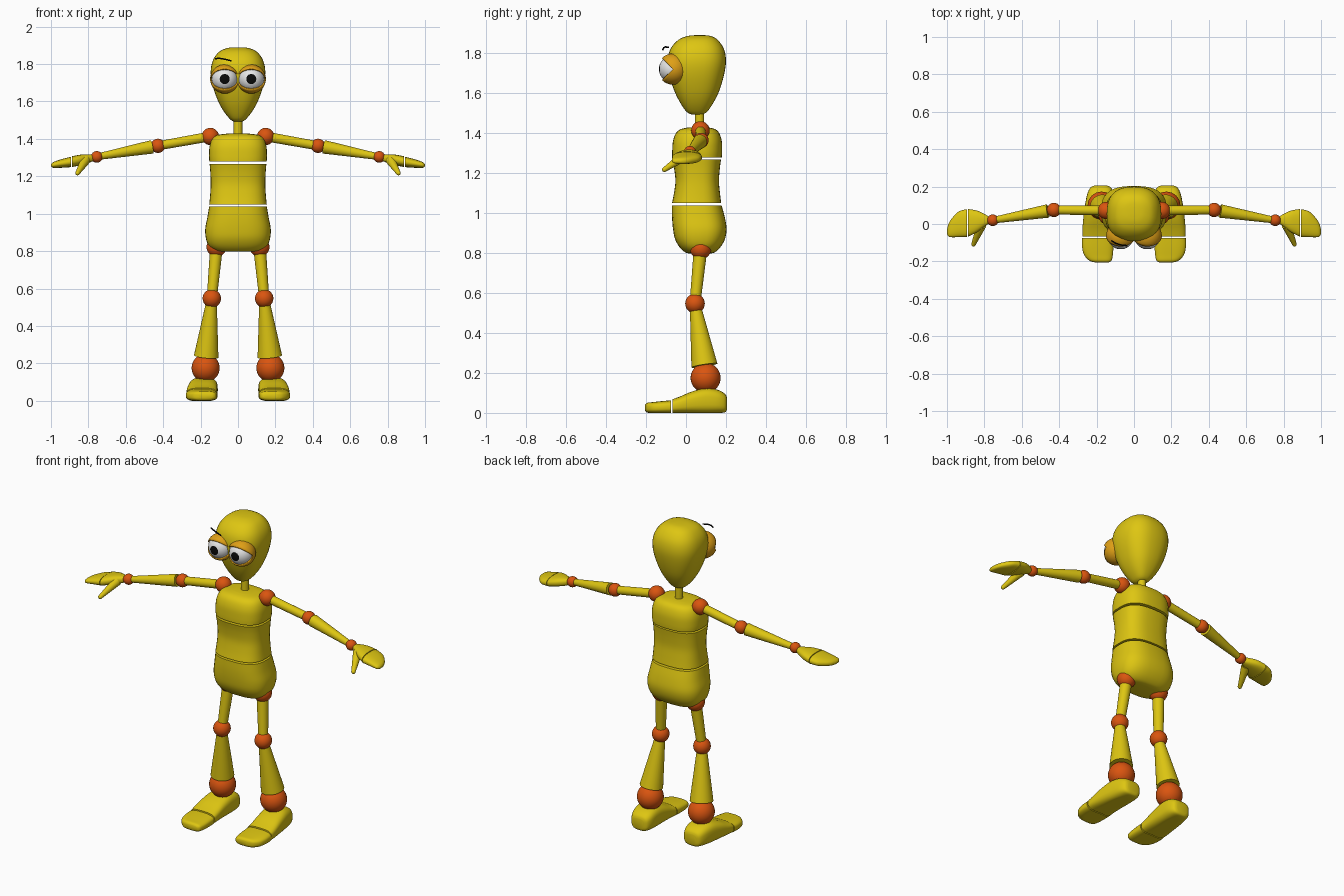
import bpy, bmesh, math
from mathutils import Vector, Matrix

if "Cube" in bpy.data.objects:
    bpy.data.objects.remove(bpy.data.objects["Cube"])


def material(name, rgb):
    m = bpy.data.materials.new(name)
    m.diffuse_color = (*rgb, 1)
    m.use_nodes = True
    m.node_tree.nodes["Principled BSDF"].inputs["Base Color"].default_value = m.diffuse_color
    return m


YELLOW = material("yellow", (0.73, 0.565, 0.006))
ORANGE = material("joint orange", (0.70, 0.09, 0.005))
LID = material("lid amber", (0.74, 0.35, 0.008))
WHITE = material("eye white", (0.85, 0.85, 0.85))
BLACK = material("black", (0.003, 0.003, 0.003))


def finish(name, bm, *mats):
    bmesh.ops.recalc_face_normals(bm, faces=bm.faces)
    me = bpy.data.meshes.new(name)
    bm.to_mesh(me)
    bm.free()
    for m in mats:
        me.materials.append(m)
    ob = bpy.data.objects.new(name, me)
    bpy.context.collection.objects.link(ob)
    bpy.ops.object.select_all(action='DESELECT')
    bpy.context.view_layer.objects.active = ob
    ob.select_set(True)
    bpy.ops.object.shade_smooth_by_angle(angle=math.radians(50))
    return ob


def ball(name, center, r, mat):
    bm = bmesh.new()
    bmesh.ops.create_uvsphere(bm, u_segments=32, v_segments=20, radius=r,
                              matrix=Matrix.Translation(center))
    return finish(name, bm, mat)


def rod(name, a, b, ra, rb, mat):
    a, b = Vector(a), Vector(b)
    d = b - a
    mx = Matrix.Translation((a + b) / 2) @ d.to_track_quat('Z', 'Y').to_matrix().to_4x4()
    bm = bmesh.new()
    bmesh.ops.create_cone(bm, cap_ends=True, segments=28, radius1=ra, radius2=rb,
                          depth=d.length, matrix=mx)
    return finish(name, bm, mat)


def smooth_path(rings, steps=4):
    """Catmull-Rom interpolation between the given rings."""
    out = []
    for i in range(len(rings) - 1):
        p0, p1, p2, p3 = (rings[max(0, min(len(rings) - 1, i + k))] for k in (-1, 0, 1, 2))
        for s in range(steps):
            t = s / steps
            out.append([0.5 * (2 * b + (c - a) * t + (2 * a - 5 * b + 4 * c - d) * t * t
                               + (3 * b - a - 3 * c + d) * t ** 3)
                        for a, b, c, d in zip(p0, p1, p2, p3)])
    return out + [list(rings[-1])]


def loft(name, axis, rings, mat, power=2.4, side=1, n=36):
    """Rings are (position on axis, centre u, centre v, radius u, radius v)."""
    bm = bmesh.new()
    loops = []
    for t, cu, cv, ru, rv in smooth_path(rings):
        loop = []
        for k in range(n):
            a = 2 * math.pi * k / n
            c, s = math.cos(a), math.sin(a)
            u = cu + ru * math.copysign(abs(c) ** (2 / power), c)
            v = cv + rv * math.copysign(abs(s) ** (2 / power), s)
            p = {'x': (t, u, v), 'y': (u, t, v), 'z': (u, v, t)}[axis]
            loop.append(bm.verts.new((p[0] * side, p[1], p[2])))
        loops.append(loop)
    for A, B in zip(loops, loops[1:]):
        for k in range(n):
            bm.faces.new((A[k], A[(k + 1) % n], B[(k + 1) % n], B[k]))
    bm.faces.new(loops[0])
    bm.faces.new(loops[-1])
    return finish(name, bm, mat)


# Head and neck
loft("head", 'z', [(1.492, 0, 0.055, 0.02, 0.022), (1.505, 0, 0.054, 0.042, 0.05),
                   (1.55, 0, 0.054, 0.078, 0.082), (1.61, 0, 0.054, 0.11, 0.112),
                   (1.69, 0, 0.053, 0.137, 0.137), (1.76, 0, 0.054, 0.146, 0.146),
                   (1.82, 0, 0.056, 0.134, 0.134), (1.865, 0, 0.06, 0.102, 0.1),
                   (1.885, 0, 0.066, 0.06, 0.06), (1.89, 0, 0.07, 0.02, 0.02)], YELLOW, 2.5)
rod("neck", (0, 0.068, 1.40), (0, 0.068, 1.53), 0.023, 0.023, YELLOW)

# Torso in three sections with thin gaps
loft("chest", 'z', [(1.278, 0, 0.055, 0.153, 0.124), (1.31, 0, 0.056, 0.155, 0.125),
                    (1.36, 0, 0.057, 0.152, 0.122), (1.40, 0, 0.058, 0.138, 0.108),
                    (1.42, 0, 0.06, 0.112, 0.085), (1.428, 0, 0.062, 0.06, 0.05)], YELLOW, 2.7)
loft("abdomen", 'z', [(1.049, 0, 0.053, 0.154, 0.123), (1.10, 0, 0.055, 0.149, 0.115),
                      (1.16, 0, 0.056, 0.146, 0.109), (1.22, 0, 0.055, 0.148, 0.114),
                      (1.267, 0, 0.053, 0.152, 0.122)], YELLOW, 2.7)
loft("pelvis", 'z', [(0.797, 0, 0.07, 0.08, 0.05), (0.804, 0, 0.07, 0.125, 0.075),
                     (0.83, 0, 0.07, 0.157, 0.103), (0.87, 0, 0.07, 0.172, 0.125),
                     (0.92, 0, 0.069, 0.175, 0.134), (0.98, 0, 0.062, 0.164, 0.132),
                     (1.038, 0, 0.054, 0.154, 0.124)], YELLOW, 2.7)

for s, tag in ((-1, "right"), (1, "left")):
    # Eyeball with pupil faces around its front pole
    centre = Vector((s * 0.071, -0.065, 1.72))
    bm = bmesh.new()
    bmesh.ops.create_uvsphere(bm, u_segments=32, v_segments=24, radius=0.07,
                              matrix=Matrix.Translation(centre) @ Matrix.Rotation(math.pi / 2, 4, 'X'))
    for f in bm.faces:
        d = (f.calc_center_median() - centre).normalized()
        f.material_index = 1 if -d.y > math.cos(math.radians(22.5)) else 0
    finish(tag + "_eyeball", bm, WHITE, BLACK)

    # Eyelid shell with a wedge opening at the front
    bm = bmesh.new()
    bmesh.ops.create_uvsphere(bm, u_segments=32, v_segments=24, radius=0.078,
                              matrix=Matrix.Translation(centre) @ Matrix.Rotation(math.pi / 2, 4, 'Y'))
    gone = []
    for f in bm.faces:
        d = f.calc_center_median() - centre
        if abs(math.atan2(d.z, -d.y)) < math.radians(45):
            gone.append(f)
    bmesh.ops.delete(bm, geom=gone, context='FACES')
    lid = finish(tag + "_eyelid", bm, LID)
    sol = lid.modifiers.new("thickness", 'SOLIDIFY')
    sol.thickness, sol.offset = 0.007, -1

    # Arm
    shoulder, elbow, wrist = (Vector((s * x, y, z)) for x, y, z in
                              ((0.148, 0.072, 1.413), (0.428, 0.075, 1.363), (0.755, 0.02, 1.304)))
    ball(tag + "_shoulder", shoulder, 0.046, ORANGE)
    ball(tag + "_elbow", elbow, 0.038, ORANGE)
    ball(tag + "_wrist", wrist, 0.031, ORANGE)
    rod(tag + "_upper_arm", shoulder, elbow, 0.026, 0.024, YELLOW)
    rod(tag + "_forearm", elbow.lerp(wrist, 0.1), wrist, 0.036, 0.017, YELLOW)

    # Hand: palm, finger mitten and thumb
    loft(tag + "_palm", 'x', [(0.775, 0.02, 1.298, 0.018, 0.017), (0.80, 0.02, 1.294, 0.034, 0.023),
                              (0.84, 0.014, 1.288, 0.058, 0.028), (0.888, 0.006, 1.278, 0.074, 0.029)],
         YELLOW, 2.4, s)
    loft(tag + "_fingers", 'x', [(0.892, 0.005, 1.277, 0.074, 0.028), (0.935, -0.001, 1.27, 0.069, 0.024),
                                 (0.97, -0.018, 1.264, 0.053, 0.019), (0.99, -0.032, 1.26, 0.036, 0.014),
                                 (0.999, -0.04, 1.258, 0.015, 0.006)], YELLOW, 2.4, s)
    tip = (s * 0.858, -0.108, 1.217)
    rod(tag + "_thumb", (s * 0.815, -0.005, 1.287), tip, 0.026, 0.012, YELLOW)
    ball(tag + "_thumb_tip", tip, 0.012, YELLOW)

    # Leg
    hip, knee, ankle = (Vector((s * x, y, z)) for x, y, z in
                        ((0.115, 0.073, 0.822), (0.14, 0.045, 0.547), (0.173, 0.098, 0.175)))
    ball(tag + "_hip", hip, 0.053, ORANGE)
    ball(tag + "_knee", knee, 0.049, ORANGE)
    ball(tag + "_ankle", ankle, 0.075, ORANGE)
    rod(tag + "_thigh", hip, knee, 0.034, 0.027, YELLOW)
    rod(tag + "_shin", knee.lerp(ankle, 0.06), (s * 0.17, 0.092, 0.237), 0.029, 0.066, YELLOW)

    # Foot and toe cap
    loft(tag + "_foot", 'y', [(0.205, 0.178, 0.05, 0.035, 0.03), (0.195, 0.178, 0.053, 0.055, 0.046),
                              (0.16, 0.18, 0.061, 0.07, 0.058), (0.10, 0.185, 0.064, 0.077, 0.064),
                              (0.03, 0.19, 0.056, 0.081, 0.055), (-0.03, 0.193, 0.044, 0.083, 0.042),
                              (-0.068, 0.193, 0.037, 0.083, 0.035)], YELLOW, 3, s)
    loft(tag + "_toe_cap", 'y', [(-0.074, 0.194, 0.034, 0.084, 0.033), (-0.12, 0.194, 0.032, 0.084, 0.031),
                                 (-0.165, 0.19, 0.03, 0.077, 0.028), (-0.195, 0.18, 0.03, 0.06, 0.024),
                                 (-0.205, 0.172, 0.03, 0.038, 0.014)], YELLOW, 3, s)
    # Flat soles
    for part in ("_foot", "_toe_cap"):
        for v in bpy.data.objects[tag + part].data.vertices:
            v.co.z = max(v.co.z, 0.004) - 0.004

# Single thin eyebrow
brow = [(-0.122, -0.088, 1.829), (-0.10, -0.102, 1.831), (-0.07, -0.112, 1.826), (-0.035, -0.116, 1.817)]
for i, (a, b) in enumerate(zip(brow, brow[1:])):
    rod("eyebrow_%d" % i, a, b, 0.004, 0.004, BLACK)
